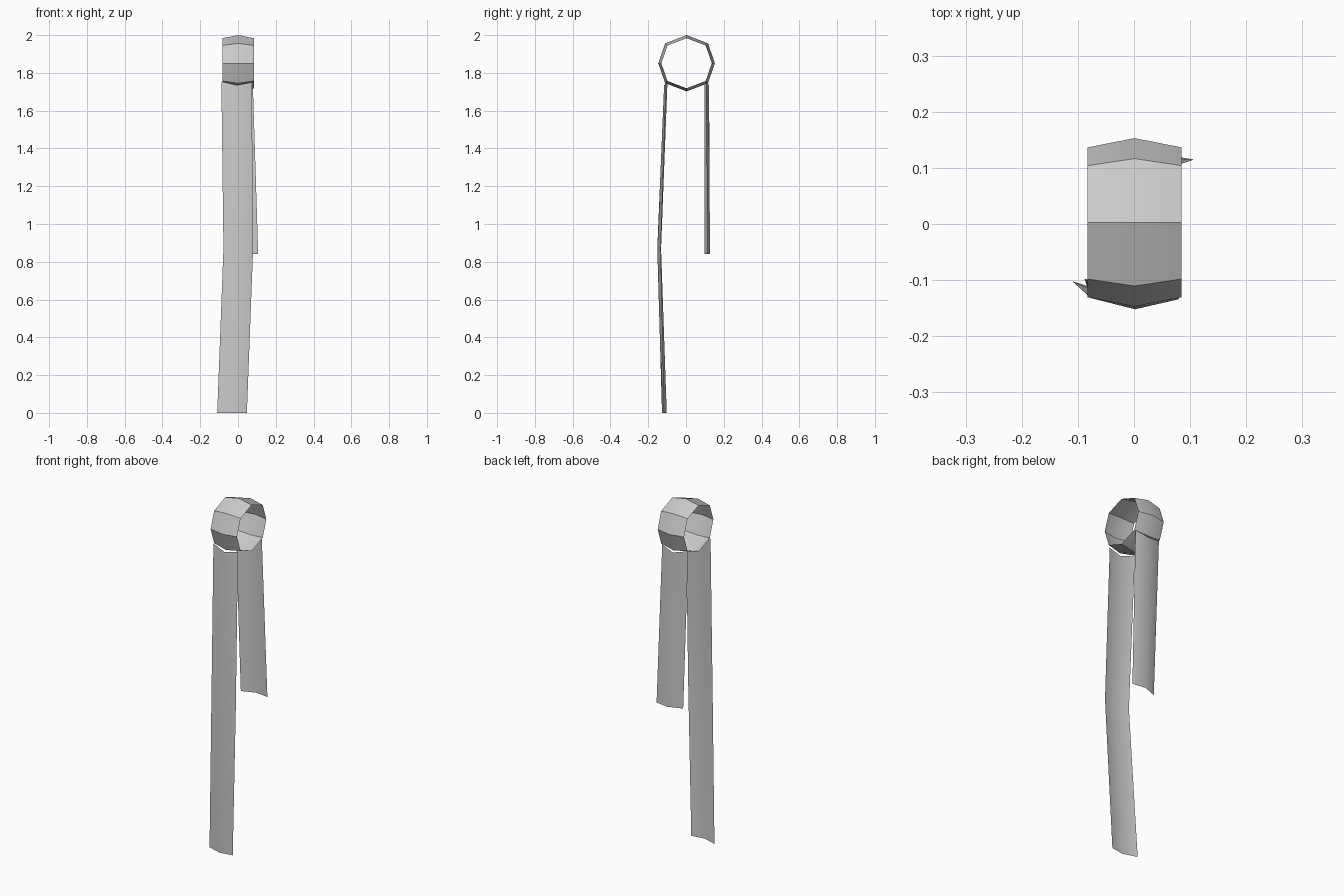
import bpy
import math

cube = bpy.data.objects.get("Cube")
if cube:
    bpy.data.objects.remove(cube, do_unlink=True)

grey = bpy.data.materials.new("plain_grey")
grey.use_nodes = True
grey.diffuse_color = (0.6, 0.6, 0.6, 1)
grey.node_tree.nodes["Principled BSDF"].inputs["Base Color"].default_value = (0.6, 0.6, 0.6, 1)


def sheet(name, rows, closed=False):
    """Skin a single-layer sheet through rows of three points: edge, crease, edge."""
    n = len(rows)
    verts = [p for row in rows for p in row]
    faces = []
    for i in range(n if closed else n - 1):
        a, b = 3 * i, 3 * ((i + 1) % n)
        for k in range(2):
            faces.append((a + k, a + k + 1, b + k + 1, b + k))
    mesh = bpy.data.meshes.new(name)
    mesh.from_pydata(verts, [], faces)
    mesh.materials.append(grey)
    obj = bpy.data.objects.new(name, mesh)
    bpy.context.collection.objects.link(obj)
    bpy.ops.object.select_all(action='DESELECT')
    obj.select_set(True)
    bpy.context.view_layer.objects.active = obj
    bpy.ops.object.shade_smooth_by_angle(angle=math.radians(30))
    return obj


# Eight-sided loop around the x axis, bulging along its middle
loop_rows = []
for i in range(8):
    a = i * math.tau / 8
    reach = 1.07 if i % 2 else 1
    y, z = 0.15 * reach * math.cos(a), 0.149 * math.sin(a)
    loop_rows.append([(x, 0.003 + y * s, 1.851 + z * s)
                      for x, s in ((-0.083, 0.89), (0.001, 1), (0.085, 0.89))])
sheet("loop", loop_rows, closed=True)

# Long front strip, bowed forward at mid height and drifting sideways at the foot
sheet("front_strip", [
    [(-0.11, -0.102, 0), (-0.03, -0.127, 0), (0.047, -0.115, 0)],
    [(-0.077, -0.132, 0.87), (0.002, -0.152, 0.87), (0.08, -0.134, 0.87)],
    [(-0.088, -0.098, 1.755), (-0.006, -0.116, 1.735), (0.073, -0.105, 1.75)],
])

# Short back strip, leaning sideways
sheet("back_strip", [
    [(0.107, 0.115, 0.84), (0.03, 0.127, 0.84), (-0.05, 0.097, 0.84)],
    [(0.078, 0.105, 1.755), (0, 0.122, 1.735), (-0.083, 0.098, 1.755)],
])
